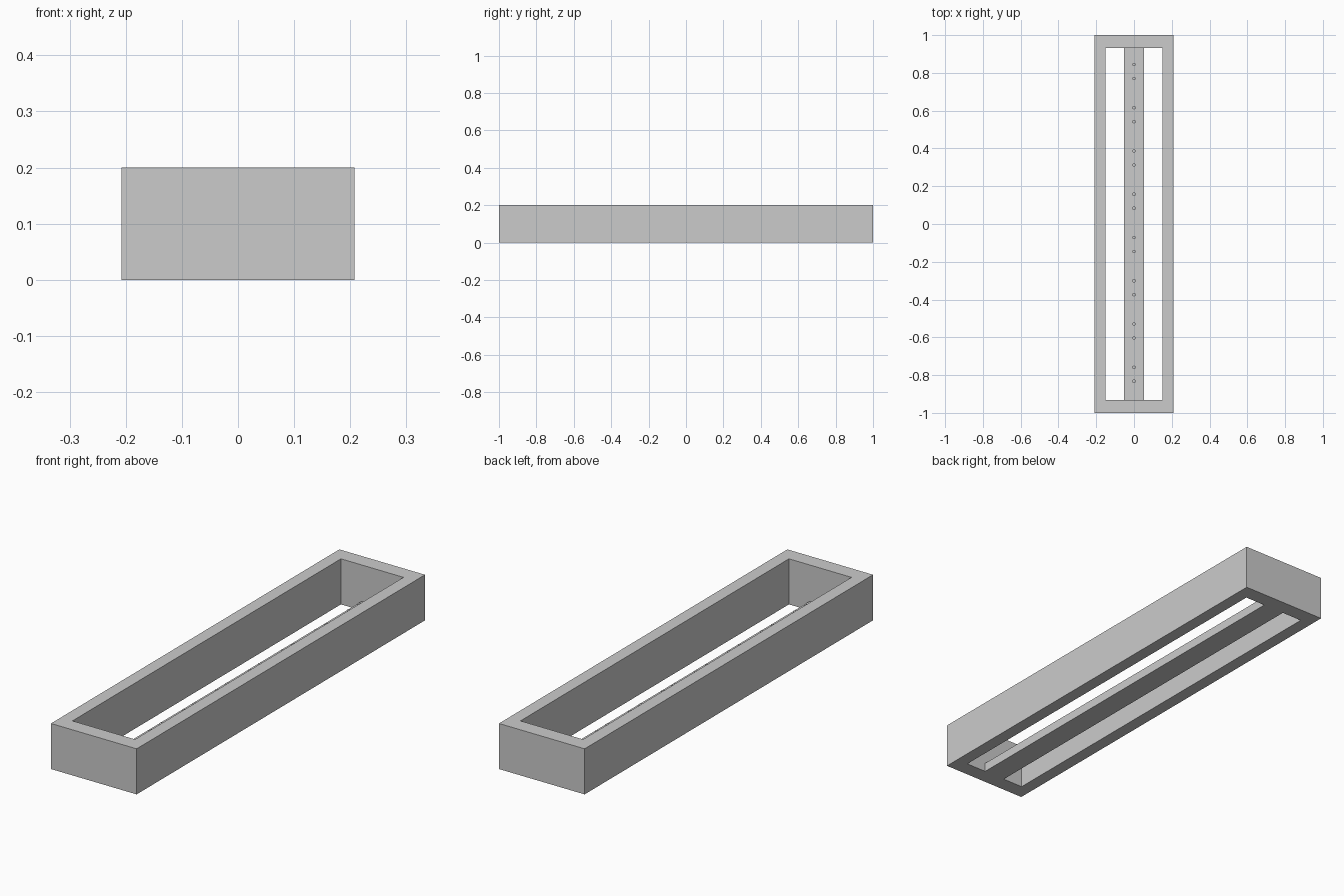
import bpy
import bmesh
from mathutils import Matrix

cube = bpy.data.objects.get("Cube")
if cube:
    bpy.data.objects.remove(cube, do_unlink=True)

grey = bpy.data.materials.new("plain grey")
grey.use_nodes = True
colour = (0.6, 0.6, 0.6, 1)
grey.diffuse_color = colour
grey.node_tree.nodes["Principled BSDF"].inputs["Base Color"].default_value = colour

HALF_X, HALF_Y, HEIGHT = 0.208, 1.0, 0.2
IN_X, IN_Y = 0.152, 0.931
BAR_X, BAR_H = 0.052, 0.04
PEG_R, PEG_TOP = 0.009, 0.076


def finish(name, bm):
    mesh = bpy.data.meshes.new(name)
    bmesh.ops.recalc_face_normals(bm, faces=bm.faces)
    bm.to_mesh(mesh)
    bm.free()
    mesh.materials.append(grey)
    obj = bpy.data.objects.new(name, mesh)
    bpy.context.collection.objects.link(obj)
    return obj


# Rectangular frame: a ring of four mitred quads, extruded upward
bm = bmesh.new()
corners = [(-1, -1), (1, -1), (1, 1), (-1, 1)]
outer = [bm.verts.new((x * HALF_X, y * HALF_Y, 0)) for x, y in corners]
inner = [bm.verts.new((x * IN_X, y * IN_Y, 0)) for x, y in corners]
ring = [bm.faces.new((outer[i], outer[(i + 1) % 4], inner[(i + 1) % 4], inner[i]))
        for i in range(4)]
raised = bmesh.ops.extrude_face_region(bm, geom=ring, use_keep_orig=True)
bmesh.ops.translate(bm, vec=(0, 0, HEIGHT),
                    verts=[v for v in raised["geom"] if isinstance(v, bmesh.types.BMVert)])
finish("frame", bm)

# Low centre bar, flush with the underside
bm = bmesh.new()
bmesh.ops.create_cube(bm, size=1, matrix=Matrix.Translation((0, 0, BAR_H / 2))
                      @ Matrix.Diagonal((2 * BAR_X, 2 * IN_Y, BAR_H, 1)))
finish("centre_bar", bm)

# Eight pairs of small round pegs along the bar
bm = bmesh.new()
for i in range(8):
    for side in (-1, 1):
        y = 0.006 + (i - 3.5) * 0.229 + side * 0.037
        bmesh.ops.create_cone(bm, cap_ends=True, segments=16, radius1=PEG_R, radius2=PEG_R,
                              depth=PEG_TOP - BAR_H,
                              matrix=Matrix.Translation((0, y, (PEG_TOP + BAR_H) / 2)))
pegs = finish("pegs", bm)
bpy.context.view_layer.objects.active = pegs
pegs.select_set(True)
bpy.ops.object.shade_smooth_by_angle()
